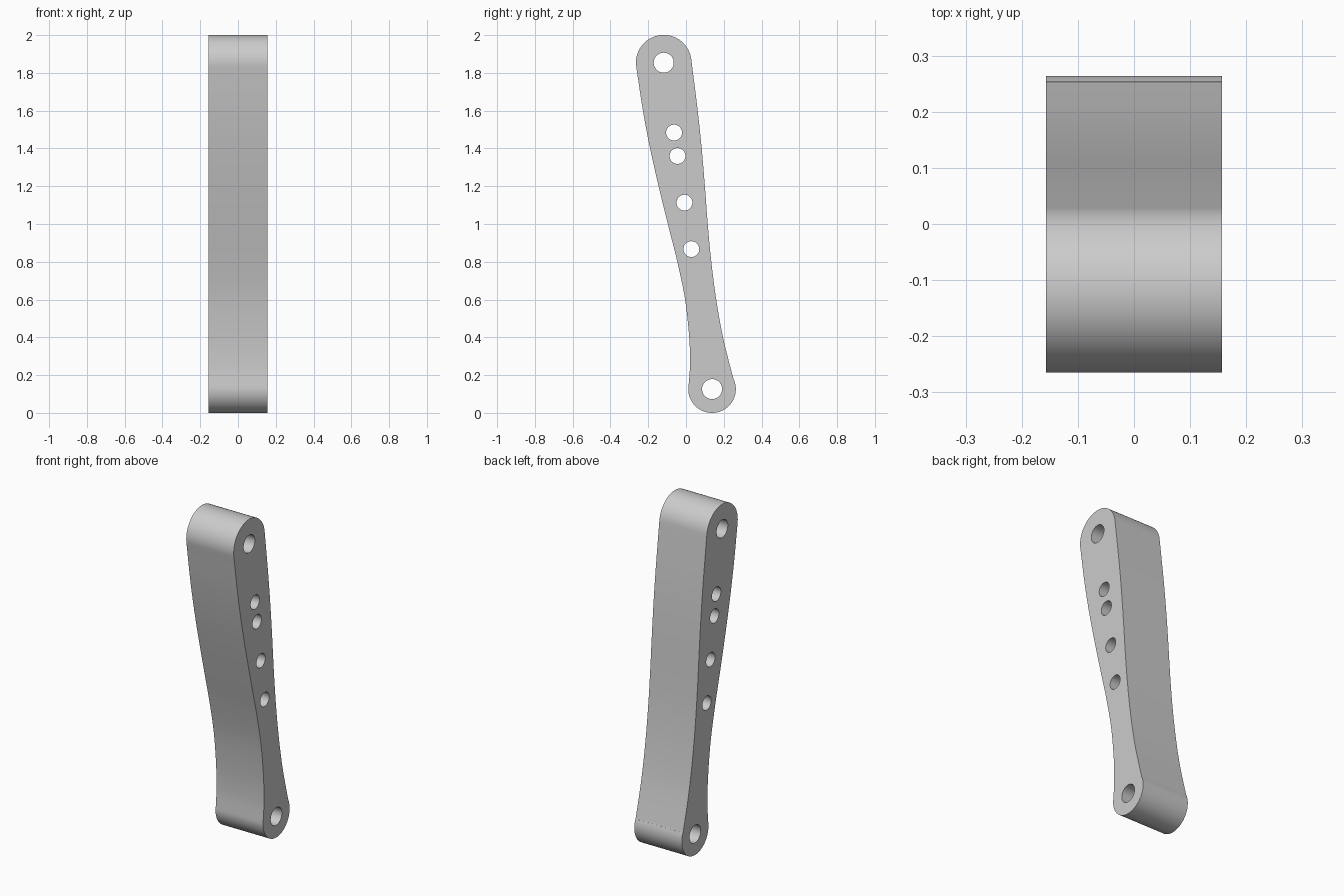
import bpy, math
from mathutils import Vector, Matrix

cube = bpy.data.objects.get("Cube")
if cube:
    bpy.data.objects.remove(cube, do_unlink=True)

HALF_WIDTH = 0.157
TOP, TOP_R = Vector((-0.118, 1.854)), 0.147
FOOT, FOOT_R = Vector((0.138, 0.126)), 0.126


def arc(centre, radius, start, end, steps):
    """Points along an arc, angles in degrees."""
    angles = [math.radians(start + (end - start) * i / steps) for i in range(steps + 1)]
    return [centre + radius * Vector((math.cos(a), math.sin(a))) for a in angles]


def smooth_path(points, steps=10):
    """Catmull-Rom curve through the points, without its two end points."""
    pts = [2 * points[0] - points[1]] + points + [2 * points[-1] - points[-2]]
    out = []
    for a, b, c, d in zip(pts, pts[1:], pts[2:], pts[3:]):
        for i in range(steps):
            t = i / steps
            out.append(0.5 * (2 * b + (c - a) * t + (2 * a - 5 * b + 4 * c - d) * t ** 2
                              + (3 * b - a - 3 * c + d) * t ** 3))
    return out[1:]


# Rounded ends joined by two curved edges
top_arc = arc(TOP, TOP_R, 8, 189, 40)
foot_arc = arc(FOOT, FOOT_R, 180, 382, 40)
front_edge = [(-0.228, 1.6), (-0.19, 1.4), (-0.145, 1.2), (-0.096, 1.0),
              (-0.046, 0.8), (-0.005, 0.6), (0.017, 0.4), (0.021, 0.25)]
back_edge = [(0.246, 0.2), (0.196, 0.4), (0.160, 0.6), (0.134, 0.8),
             (0.115, 1.0), (0.1, 1.2), (0.083, 1.4), (0.062, 1.6)]
front = smooth_path([top_arc[-1]] + [Vector(p) for p in front_edge] + [foot_arc[0]])
back = smooth_path([foot_arc[-1]] + [Vector(p) for p in back_edge] + [top_arc[0]])
outline = top_arc + front + foot_arc + back

# Pivot holes at the ends and smaller holes along the centre line
loops = [outline]
for centre in (TOP, FOOT):
    loops.append(arc(centre, 0.053, 0, 360, 40)[:-1])
for z in (1.484, 1.36, 1.113, 0.867):
    centre = FOOT.lerp(TOP, (z - FOOT.y) / (TOP.y - FOOT.y))
    loops.append(arc(centre, 0.042, 0, 360, 36)[:-1])

# Filled profile extruded across the width
curve = bpy.data.curves.new("link_arm_profile", "CURVE")
curve.dimensions = "2D"
curve.fill_mode = "BOTH"
curve.extrude = HALF_WIDTH
for loop in loops:
    spline = curve.splines.new("POLY")
    spline.points.add(len(loop) - 1)
    for point, co in zip(spline.points, loop):
        point.co = (co.x, co.y, 0, 1)
    spline.use_cyclic_u = True

arm = bpy.data.objects.new("link_arm", curve)
bpy.context.collection.objects.link(arm)
bpy.ops.object.select_all(action="DESELECT")
arm.select_set(True)
bpy.context.view_layer.objects.active = arm
bpy.ops.object.convert(target="MESH")
arm = bpy.context.object
arm.name = "link_arm"

# Stand the profile upright, facing sideways
turn = Matrix.Rotation(math.pi / 2, 4, "Z") @ Matrix.Rotation(math.pi / 2, 4, "X")
arm.data.transform(turn)

# Weld the caps to the walls and shade
bpy.ops.object.mode_set(mode="EDIT")
bpy.ops.mesh.select_all(action="SELECT")
bpy.ops.mesh.remove_doubles(threshold=0.0002)
bpy.ops.mesh.normals_make_consistent(inside=False)
bpy.ops.object.mode_set(mode="OBJECT")
bpy.ops.object.shade_smooth_by_angle(angle=math.radians(30))

grey = bpy.data.materials.new("plain grey")
grey.use_nodes = True
colour = (0.6, 0.6, 0.6, 1)
grey.diffuse_color = colour
grey.node_tree.nodes["Principled BSDF"].inputs["Base Color"].default_value = colour
arm.data.materials.clear()
arm.data.materials.append(grey)
